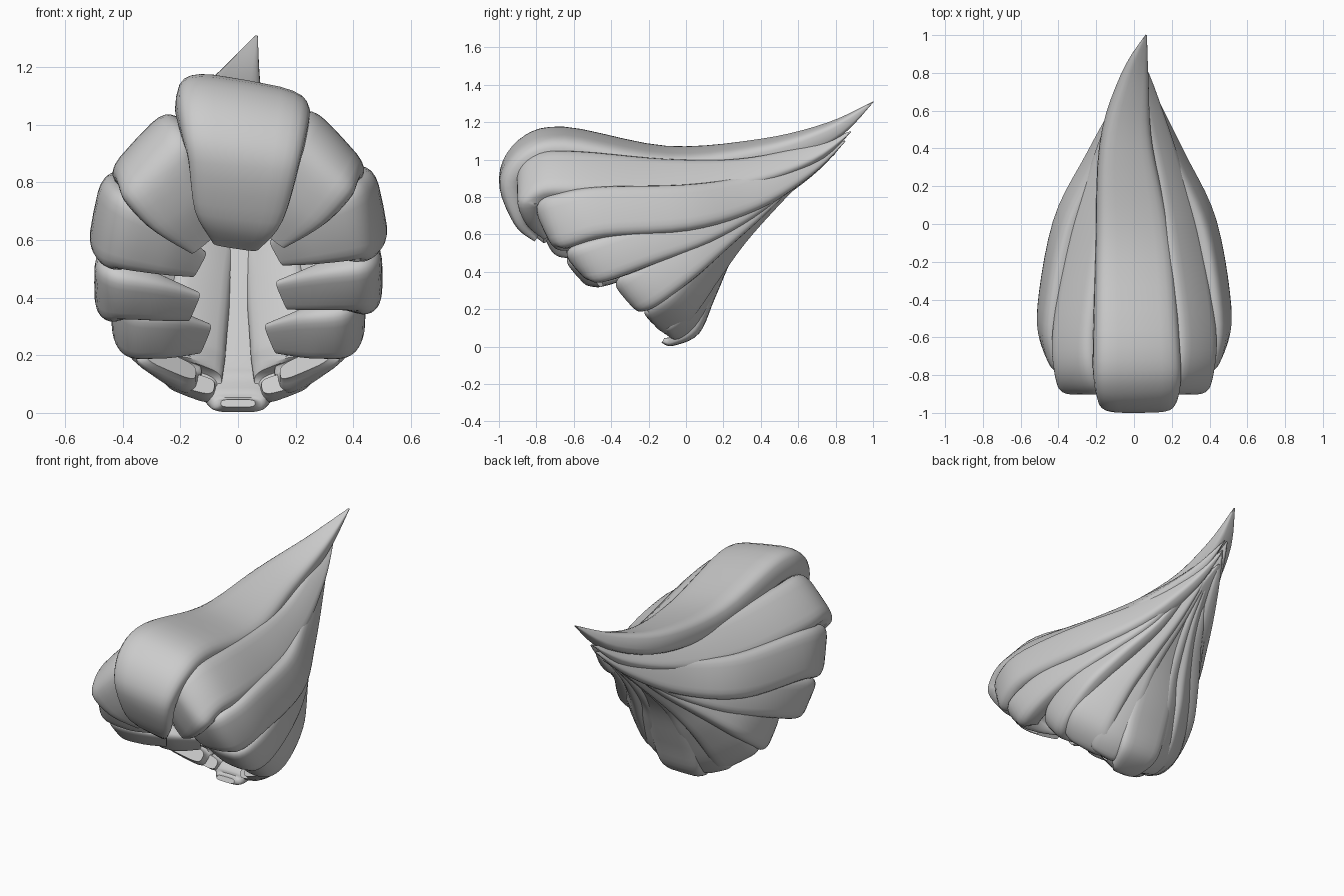
import bpy, bmesh, math
from mathutils import Vector

RING = 24   # points around a lock
STEPS = 5   # samples between two stations


def spline(a, b, c, d, t):
    return [0.5 * (2 * q + (r - p) * t + (2 * p - 5 * q + 4 * r - s) * t * t
                   + (3 * q - p - 3 * r + s) * t ** 3) for p, q, r, s in zip(a, b, c, d)]


def lock(name, across, stations, side=1, dz=0.0):
    """Sweep a flat rounded section; stations = crest x, y, z, half width, thickness."""
    n = len(stations)
    rows = []
    for i in range(n - 1):
        a, b = stations[max(i - 1, 0)], stations[i]
        c, d = stations[i + 1], stations[min(i + 2, n - 1)]
        rows += [spline(a, b, c, d, k / STEPS) for k in range(STEPS)]
    rows.append(list(stations[-1]))
    pts = [Vector(r[:3]) for r in rows]
    bm = bmesh.new()
    rings = []
    for i, r in enumerate(rows):
        tangent = (pts[min(i + 1, len(pts) - 1)] - pts[max(i - 1, 0)]).normalized()
        w = Vector(across)
        w = (w - tangent * w.dot(tangent)).normalized()
        out = w.cross(tangent)
        half, thick = max(r[3], 0.003), max(r[4], 0.003)
        along = i / (len(rows) - 1)
        lean = 0.06 * along ** 4 if side < 0 else 0   # left tips gather under the top tip
        ring = []
        for k in range(RING):
            ang = 2 * math.pi * k / RING
            cu, cv = math.cos(ang), math.sin(ang)
            u = math.copysign(abs(cu) ** 0.5, cu)
            v = math.copysign(abs(cv) ** 0.6, cv)
            p = pts[i] + w * (u * half) + out * ((v - 1) * thick / 2)
            ring.append(bm.verts.new((p.x * side + lean, p.y, max(p.z + dz * (1 - along), 0.0))))
        rings.append(ring)
    for a, b in zip(rings, rings[1:]):
        for k in range(RING):
            j = (k + 1) % RING
            bm.faces.new((a[k], a[j], b[j], b[k]))
    bm.faces.new(rings[0])
    bm.faces.new(rings[-1])
    bmesh.ops.recalc_face_normals(bm, faces=bm.faces)
    mesh = bpy.data.meshes.new(name)
    bm.to_mesh(mesh)
    bm.free()
    ob = bpy.data.objects.new(name, mesh)
    bpy.context.collection.objects.link(ob)
    bpy.ops.object.select_all(action='DESELECT')
    ob.select_set(True)
    bpy.context.view_layer.objects.active = ob
    bpy.ops.object.shade_smooth_by_angle(angle=math.radians(40))


def pair(name, across, stations, dz=0.0):
    lock(name + "_right", across, stations)
    lock(name + "_left", across, stations, -1, dz)


# Big top lock curling over the forehead and ending in the longest tip
lock("top_lock", (1, 0, -0.18), [
    (-0.01, -0.81, 0.57, .08, .03), (0, -0.92, 0.67, .155, .08),
    (0.02, -1.0, 0.9, .20, .14), (0.03, -0.89, 1.09, .23, .18),
    (0.03, -0.65, 1.155, .23, .20), (0.01, -0.1, 1.055, .20, .17),
    (-0.03, 0.4, 1.10, .14, .15), (0.01, 0.75, 1.19, .075, .10),
    (0.065, 1.0, 1.31, .004, .004)])

# Upper temple locks
pair("upper_lock", (.68, 0, -.73), [
    (0.12, -0.76, 0.60, .05, .03), (0.20, -0.86, 0.72, .12, .10),
    (0.29, -0.90, 0.86, .15, .15), (0.345, -0.78, 0.95, .155, .16),
    (0.355, -0.55, 0.955, .155, .16), (0.29, -0.1, 0.925, .14, .15),
    (0.20, 0.3, 0.95, .10, .12), (0.10, 0.65, 1.04, .06, .07),
    (0.04, 0.88, 1.15, .004, .004)], -0.02)

# Widest side locks
pair("side_lock", (.18, .42, -.9), [
    (0.13, -0.64, 0.55, .05, .03), (0.25, -0.73, 0.59, .10, .10),
    (0.41, -0.76, 0.64, .14, .15), (0.485, -0.66, 0.68, .15, .16),
    (0.50, -0.45, 0.73, .14, .15), (0.42, 0, 0.755, .13, .14),
    (0.26, 0.35, 0.83, .10, .11), (0.12, 0.65, 0.97, .055, .07),
    (0.03, 0.85, 1.10, .004, .004)], -0.04)

# Locks above and behind the ears
pair("ear_lock", (0, .65, -.75), [
    (0.15, -0.49, 0.40, .06, .03), (0.30, -0.57, 0.41, .09, .10),
    (0.44, -0.58, 0.42, .11, .14), (0.50, -0.46, 0.46, .12, .14),
    (0.475, -0.2, 0.55, .11, .13), (0.38, 0.1, 0.64, .085, .11),
    (0.22, 0.4, 0.79, .06, .08), (0.09, 0.7, 1.0, .01, .01)], -0.04)

# Lower side locks
pair("lower_lock", (0, .65, -.75), [
    (0.11, -0.21, 0.25, .06, .03), (0.25, -0.31, 0.25, .10, .10),
    (0.38, -0.31, 0.26, .115, .13), (0.44, -0.2, 0.33, .12, .13),
    (0.42, 0, 0.47, .11, .12), (0.32, 0.2, 0.61, .08, .10),
    (0.19, 0.42, 0.77, .05, .07), (0.08, 0.68, 0.98, .01, .01)])

# Nape locks
pair("nape_lock", (-.72, .45, -.48), [
    (0.235, -0.20, 0.145, .10, .08), (0.275, -0.14, 0.115, .14, .13),
    (0.33, -0.01, 0.21, .14, .14), (0.285, 0.15, 0.42, .12, .13),
    (0.20, 0.3, 0.60, .09, .11), (0.11, 0.5, 0.80, .06, .08),
    (0.04, 0.75, 1.02, .01, .01)])

# Inner nape locks either side of the middle
pair("inner_nape_lock", (-.9, .25, -.35), [
    (0.165, -0.12, 0.08, .08, .07), (0.18, -0.06, 0.06, .10, .12),
    (0.20, 0.05, 0.15, .115, .17), (0.18, 0.17, 0.37, .115, .16),
    (0.14, 0.28, 0.56, .09, .13), (0.08, 0.5, 0.79, .06, .08),
    (0.03, 0.75, 1.01, .01, .01)])

# Middle back lock
lock("middle_back_lock", (-1, 0, 0), [
    (0, -0.13, 0.02, .06, .03), (0, -0.07, 0.004, .10, .07),
    (0, 0.07, 0.07, .14, .12), (0, 0.16, 0.27, .15, .12),
    (0, 0.29, 0.55, .13, .11), (0, 0.5, 0.79, .09, .09),
    (0.01, 0.8, 1.03, .01, .01)])
